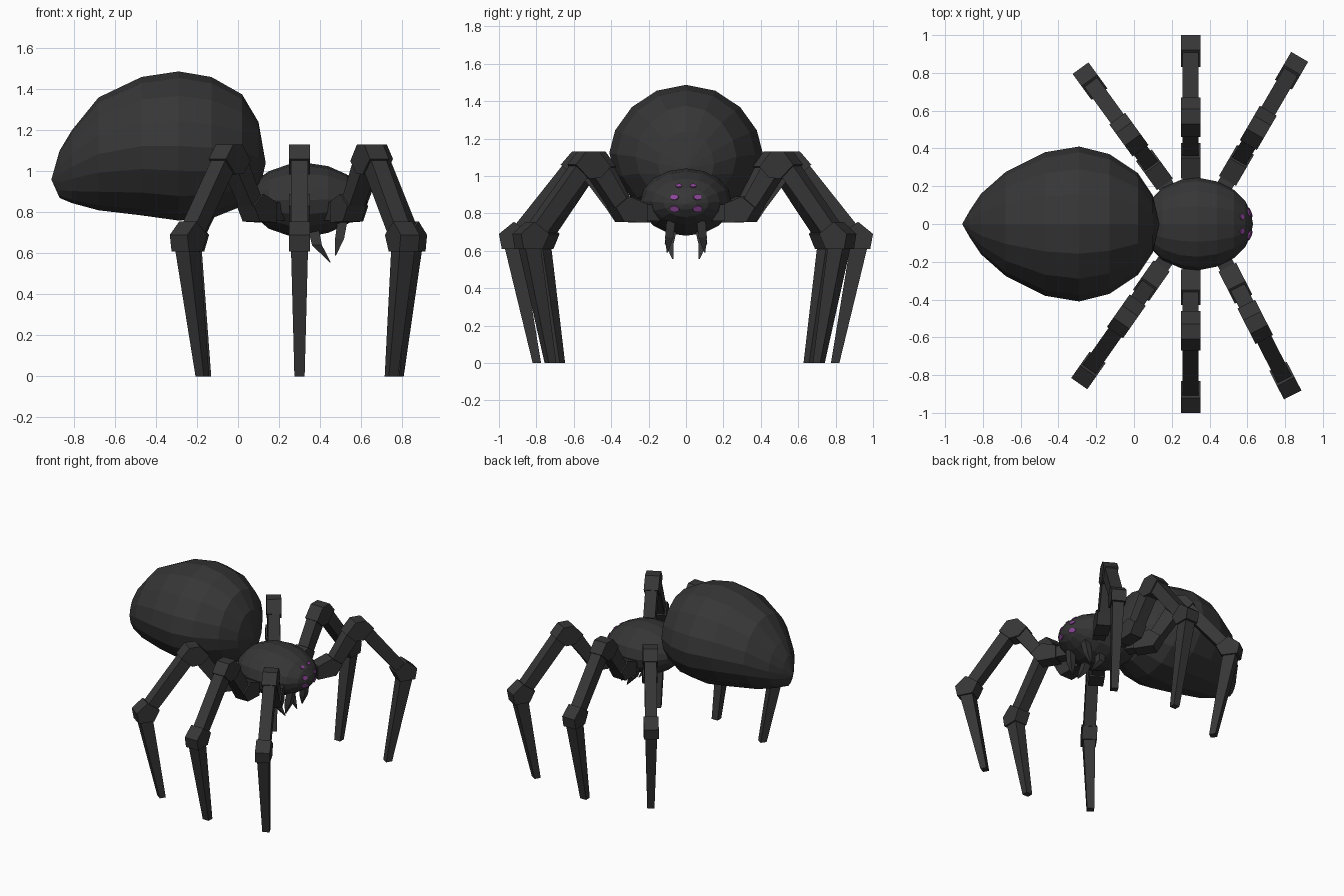
import bpy, bmesh, math
from mathutils import Vector
from mathutils.bvhtree import BVHTree

if "Cube" in bpy.data.objects:
    bpy.data.objects.remove(bpy.data.objects["Cube"])


def material(name, rgb):
    m = bpy.data.materials.new(name)
    m.diffuse_color = (*rgb, 1)
    m.use_nodes = True
    m.node_tree.nodes["Principled BSDF"].inputs["Base Color"].default_value = m.diffuse_color
    return m


CHARCOAL = material("charcoal", (0.037, 0.037, 0.037))
PURPLE = material("purple", (0.26, 0.06, 0.31))


def finish(bm, name, mat):
    bmesh.ops.recalc_face_normals(bm, faces=bm.faces)
    me = bpy.data.meshes.new(name)
    bm.to_mesh(me)
    bm.free()
    me.materials.append(mat)
    ob = bpy.data.objects.new(name, me)
    bpy.context.collection.objects.link(ob)
    return ob


def bridge(bm, a, b):
    n = len(a)
    for i in range(n):
        bm.faces.new((a[i], a[(i + 1) % n], b[(i + 1) % n], b[i]))


def loft_body(name, tail, rings, nose, sides, power):
    """Closed body along x from rings of (x, top, bottom, half width)."""
    bm = bmesh.new()
    loops = []
    for x, top, bot, hw in rings:
        mid, hz = (top + bot) / 2, (top - bot) / 2
        loop = []
        for i in range(sides):
            a = 2 * math.pi * i / sides
            c = math.cos(a)
            c = math.copysign(abs(c) ** power, c)
            loop.append(bm.verts.new((x, hw * math.sin(a), mid + hz * c)))
        loops.append(loop)
    for a, b in zip(loops, loops[1:]):
        bridge(bm, a, b)
    for end, loop in ((tail, loops[0]), (nose, loops[-1])):
        tip = bm.verts.new((end[0], 0, end[1]))
        for i in range(sides):
            bm.faces.new((tip, loop[i], loop[(i + 1) % sides]))
    return finish(bm, name, CHARCOAL)


# Abdomen and head
loft_body("abdomen", (-0.91, 0.96), [
    (-0.87, 1.10, 0.87, 0.07), (-0.81, 1.20, 0.845, 0.16), (-0.68, 1.36, 0.81, 0.275),
    (-0.47, 1.46, 0.785, 0.38), (-0.29, 1.487, 0.76, 0.41), (-0.13, 1.46, 0.77, 0.37),
    (0.02, 1.375, 0.83, 0.27), (0.10, 1.24, 0.89, 0.15)], (0.135, 1.04), 16, 1.15)
head = loft_body("head", (0.05, 0.86), [
    (0.08, 0.95, 0.78, 0.12), (0.15, 1.00, 0.72, 0.19), (0.25, 1.035, 0.685, 0.235),
    (0.34, 1.04, 0.68, 0.245), (0.44, 1.025, 0.70, 0.225), (0.53, 0.985, 0.74, 0.18),
    (0.59, 0.935, 0.78, 0.12), (0.62, 0.885, 0.82, 0.055)], (0.63, 0.85), 16, 1.0)

# Eyes: thin plates laid on the head surface
hb = bmesh.new()
hb.from_mesh(head.data)
tree = BVHTree.FromBMesh(hb)
hb.free()
for y, z, rw, rh in ((0.06, 0.825, 0.028, 0.018), (0.06, 0.885, 0.023, 0.016),
                     (0.038, 0.945, 0.017, 0.014)):
    for s in (-1, 1):
        p, n, _, _ = tree.ray_cast(Vector((2, s * y, z)), Vector((-1, 0, 0)))
        if n.x < 0:
            n = -n
        side = Vector((0, 0, 1)).cross(n).normalized()
        up = n.cross(side)
        bm = bmesh.new()
        loops = []
        for h in (-0.002, 0.007):
            loops.append([bm.verts.new(p + n * h + side * rw * math.cos(k * math.pi / 4)
                                       + up * rh * math.sin(k * math.pi / 4)) for k in range(8)])
        bridge(bm, *loops)
        for loop in loops:
            bm.faces.new(loop)
        finish(bm, "eye", PURPLE)

# Leg sections: side profile as (distance, height, half width)
J, S = 0.052, 0.042


def flat(w, *pts):
    return [(u, z, w) for u, z in pts]


SECTIONS = {
    "hip": flat(S, (0.08, 0.76), (0.30, 0.76), (0.30, 0.84), (0.08, 0.86)),
    "hip_joint": flat(J, (0.24, 0.75), (0.38, 0.755), (0.43, 0.83), (0.35, 0.89), (0.24, 0.85)),
    "thigh": flat(S, (0.34, 0.85), (0.40, 0.79), (0.565, 1.01), (0.48, 1.07)),
    "top_joint": flat(J, (0.52, 0.99), (0.59, 0.985), (0.67, 1.06), (0.61, 1.13),
                      (0.53, 1.13), (0.46, 1.05)),
    "shin": flat(S, (0.58, 1.01), (0.86, 0.67), (0.92, 0.73), (0.65, 1.07)),
    "knee": flat(J, (0.83, 0.69), (0.87, 0.61), (0.985, 0.61), (1.0, 0.69), (0.92, 0.755)),
    "foot": [(0.775, 0, 0.025), (0.82, 0, 0.025), (0.975, 0.64, S), (0.88, 0.64, S)],
}

# Legs: outer end point and heading in degrees
for name, ex, ey, deg in (
        ("front_left", 0.877, 0.885, 59.8), ("front_right", 0.84, -0.905, -62.9),
        ("middle_left", 0.30, 1.0, 90), ("middle_right", 0.30, -1.0, -90),
        ("rear_left", -0.283, 0.825, 126), ("rear_right", -0.29, -0.845, -125)):
    d = Vector((math.cos(math.radians(deg)), math.sin(math.radians(deg)), 0))
    w = Vector((-d.y, d.x, 0))
    for part, profile in SECTIONS.items():
        bm = bmesh.new()
        loops = [[bm.verts.new(Vector((ex, ey, z)) + d * (u - 1) + w * hw * s)
                  for u, z, hw in profile] for s in (-1, 1)]
        bridge(bm, *loops)
        for loop in loops:
            bm.faces.new(loop)
        finish(bm, f"{name}_{part}", CHARCOAL)

# Fangs: bent four-sided spikes, mirrored
for name, path in (
        ("rear_fang", ((0.37, 0.075, 0.71, 0.026), (0.385, 0.09, 0.64, 0.024), (0.45, 0.07, 0.555, 0.003))),
        ("front_fang", ((0.51, 0.08, 0.76, 0.024), (0.495, 0.09, 0.67, 0.022), (0.475, 0.10, 0.59, 0.003)))):
    for s in (-1, 1):
        bm = bmesh.new()
        loops = [[bm.verts.new((x + r * a, s * y + r * b, z))
                  for a, b in ((-1, -1), (1, -1), (1, 1), (-1, 1))] for x, y, z, r in path]
        for a, b in zip(loops, loops[1:]):
            bridge(bm, a, b)
        bm.faces.new(loops[0])
        bm.faces.new(loops[-1])
        finish(bm, name, CHARCOAL)
